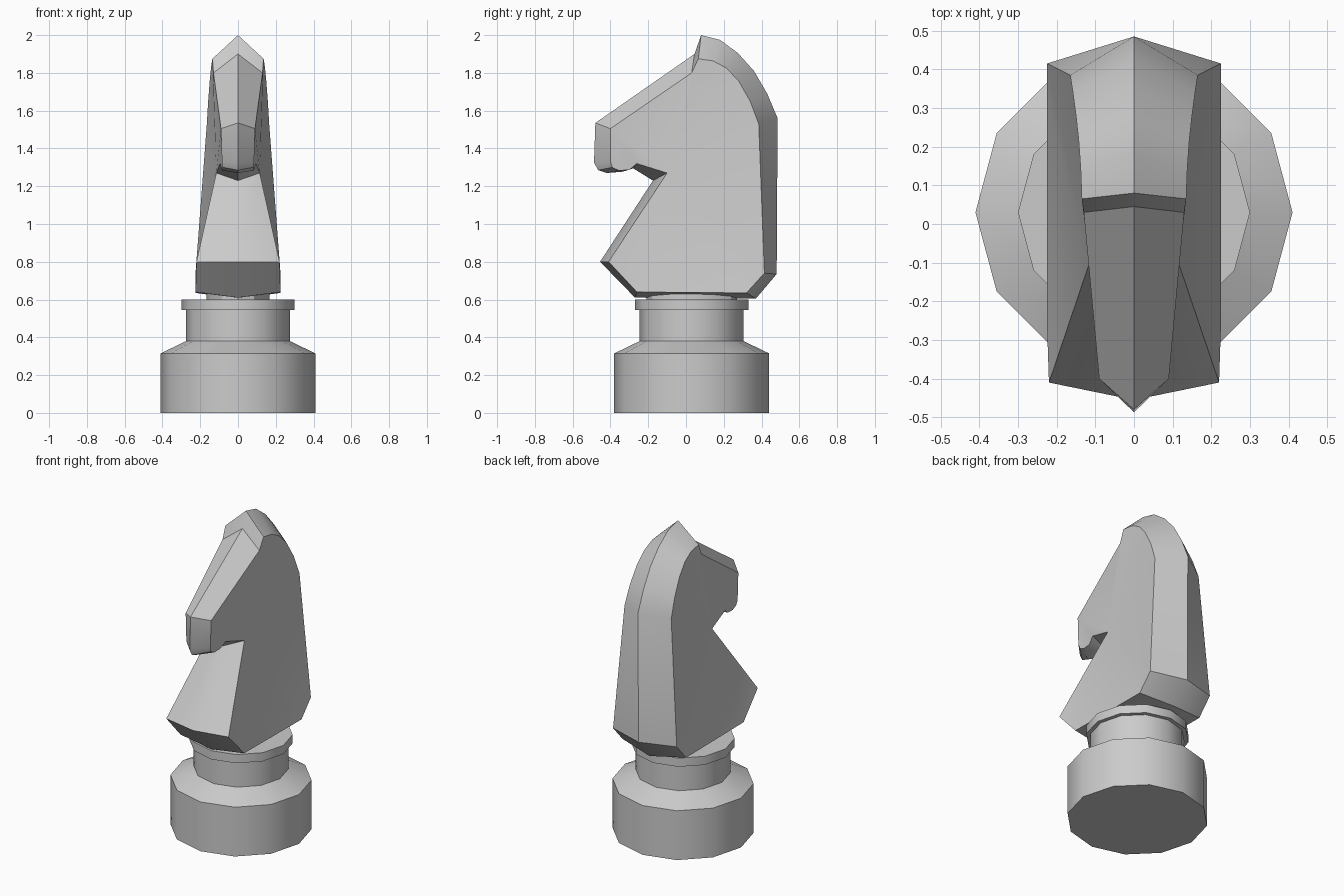
import bpy, bmesh, math

if "Cube" in bpy.data.objects:
    bpy.data.objects.remove(bpy.data.objects["Cube"])

def finish(name, bm):
    bmesh.ops.recalc_face_normals(bm, faces=bm.faces)
    me = bpy.data.meshes.new(name)
    bm.to_mesh(me)
    bm.free()
    ob = bpy.data.objects.new(name, me)
    bpy.context.collection.objects.link(ob)
    bpy.ops.object.select_all(action='DESELECT')
    ob.select_set(True)
    bpy.context.view_layer.objects.active = ob
    bpy.ops.object.shade_smooth_by_angle(angle=math.radians(32))
    return ob

def turned(name, profile, sides=12, cy=0.03, squash=1.0):
    bm = bmesh.new()
    rings = []
    for r, z in profile:
        rings.append([bm.verts.new((squash * r * math.cos(2 * math.pi * i / sides),
                                    cy + r * math.sin(2 * math.pi * i / sides), z))
                      for i in range(sides)])
    for a, b in zip(rings, rings[1:]):
        for i in range(sides):
            j = (i + 1) % sides
            bm.faces.new((a[i], a[j], b[j], b[i]))
    bm.faces.new(rings[0])
    bm.faces.new(rings[-1])
    return finish(name, bm)

# Turned pedestal with collar, and the short stem under the head
turned("pedestal", [(0.41, 0), (0.41, 0.315), (0.275, 0.38), (0.275, 0.545),
                    (0.30, 0.545), (0.30, 0.6)])
turned("stem", [(0.24, 0.58), (0.24, 0.66)], squash=0.7)

# Horse head outline: half width, side edge (y, z), centre ridge (y, z)
outline = [
    (0.135, 0.065, 1.875, 0.08, 2.0),      # 0 brow
    (0.13, 0.03, 1.80, 0.045, 1.90),
    (0.09, -0.40, 1.505, -0.48, 1.535),    # 2 muzzle top
    (0.085, -0.40, 1.33, -0.487, 1.325),
    (0.082, -0.39, 1.30, -0.465, 1.285),
    (0.082, -0.355, 1.283, -0.42, 1.27),
    (0.085, -0.30, 1.287, -0.335, 1.277),
    (0.095, -0.26, 1.32, -0.28, 1.295),    # 7 mouth corner
    (0.115, -0.10, 1.27, -0.175, 1.23),    # 8 throat
    (0.22, -0.41, 0.80, -0.455, 0.80),     # 9 chest
    (0.225, -0.26, 0.64, -0.27, 0.61),
    (0.225, 0.32, 0.635, 0.37, 0.605),
    (0.225, 0.415, 0.74, 0.48, 0.735),     # 12 lower back
    (0.165, 0.385, 1.53, 0.485, 1.56),
    (0.158, 0.34, 1.65, 0.43, 1.69),
    (0.15, 0.28, 1.755, 0.36, 1.81),
    (0.143, 0.215, 1.825, 0.275, 1.905),
    (0.138, 0.145, 1.863, 0.18, 1.975),
]
bm = bmesh.new()
centre = [bm.verts.new((0, p[3], p[4])) for p in outline]
n = len(outline)
for s in (-1, 1):
    side = [bm.verts.new((s * p[0], p[1], p[2])) for p in outline]
    # bevelled rim up to the ridge
    for i in range(n):
        j = (i + 1) % n
        bm.faces.new((side[i], side[j], centre[j], centre[i]))
    # cheek and neck spread out from the throat, muzzle from its top corner
    loop = list(range(9, n)) + [0, 1, 2]
    for a, b in zip(loop, loop[1:]):
        bm.faces.new((side[8], side[a], side[b]))
    for i in range(3, 8):
        bm.faces.new((side[2], side[i], side[i + 1]))
finish("horse_head", bm)
